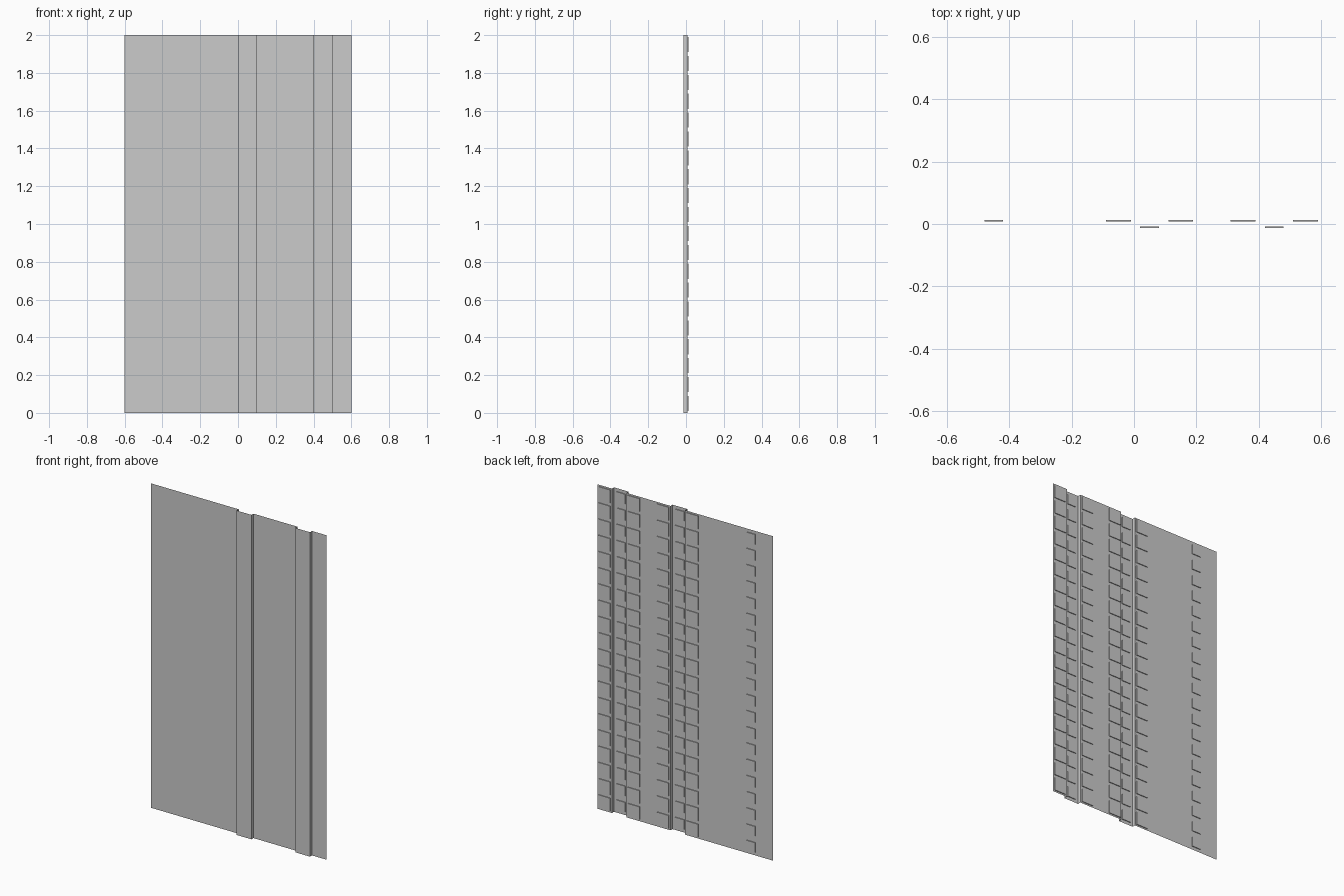
import bpy, bmesh

if "Cube" in bpy.data.objects:
    bpy.data.objects.remove(bpy.data.objects["Cube"])

HEIGHT, PITCH, ROWS = 2.0, 0.1, 20
FRONT, BACK, PAD = -0.0125, 0.0075, 0.005   # rib plane, sheet plane, pad depth


def finish(name, bm):
    mesh = bpy.data.meshes.new(name)
    bm.to_mesh(mesh)
    bm.free()
    obj = bpy.data.objects.new(name, mesh)
    bpy.context.collection.objects.link(obj)
    return obj


# Thin folded sheet with two square ribs pushed towards the front
profile = [(-0.6, BACK), (0.0, BACK), (0.0, FRONT), (0.1, FRONT), (0.1, BACK),
           (0.4, BACK), (0.4, FRONT), (0.5, FRONT), (0.5, BACK), (0.6, BACK)]
bm = bmesh.new()
low = [bm.verts.new((x, y, 0)) for x, y in profile]
high = [bm.verts.new((x, y, HEIGHT)) for x, y in profile]
for i in range(len(profile) - 1):
    bm.faces.new((low[i], low[i + 1], high[i + 1], high[i]))
finish("folded_sheet", bm)


def pad_column(name, x, y, size):
    """Column of thin square pads standing on the rear of the sheet."""
    bm = bmesh.new()
    for row in range(ROWS):
        box = bmesh.ops.create_cube(bm, size=1)["verts"]
        bmesh.ops.scale(bm, vec=(size, PAD, size), verts=box)
        bmesh.ops.translate(bm, vec=(x, y + PAD / 2, (row + 0.5) * PITCH), verts=box)
    finish(name, bm)


# Small pads on the left edge and inside both ribs
pad_column("edge_pads", -0.45, BACK, 0.06)
for i, x in enumerate((0.05, 0.45)):
    pad_column(f"rib_pads_{i + 1}", x, FRONT, 0.06)

# Larger pads either side of each rib
for i, x in enumerate((-0.05, 0.15, 0.35, 0.55)):
    pad_column(f"flange_pads_{i + 1}", x, BACK, 0.08)
